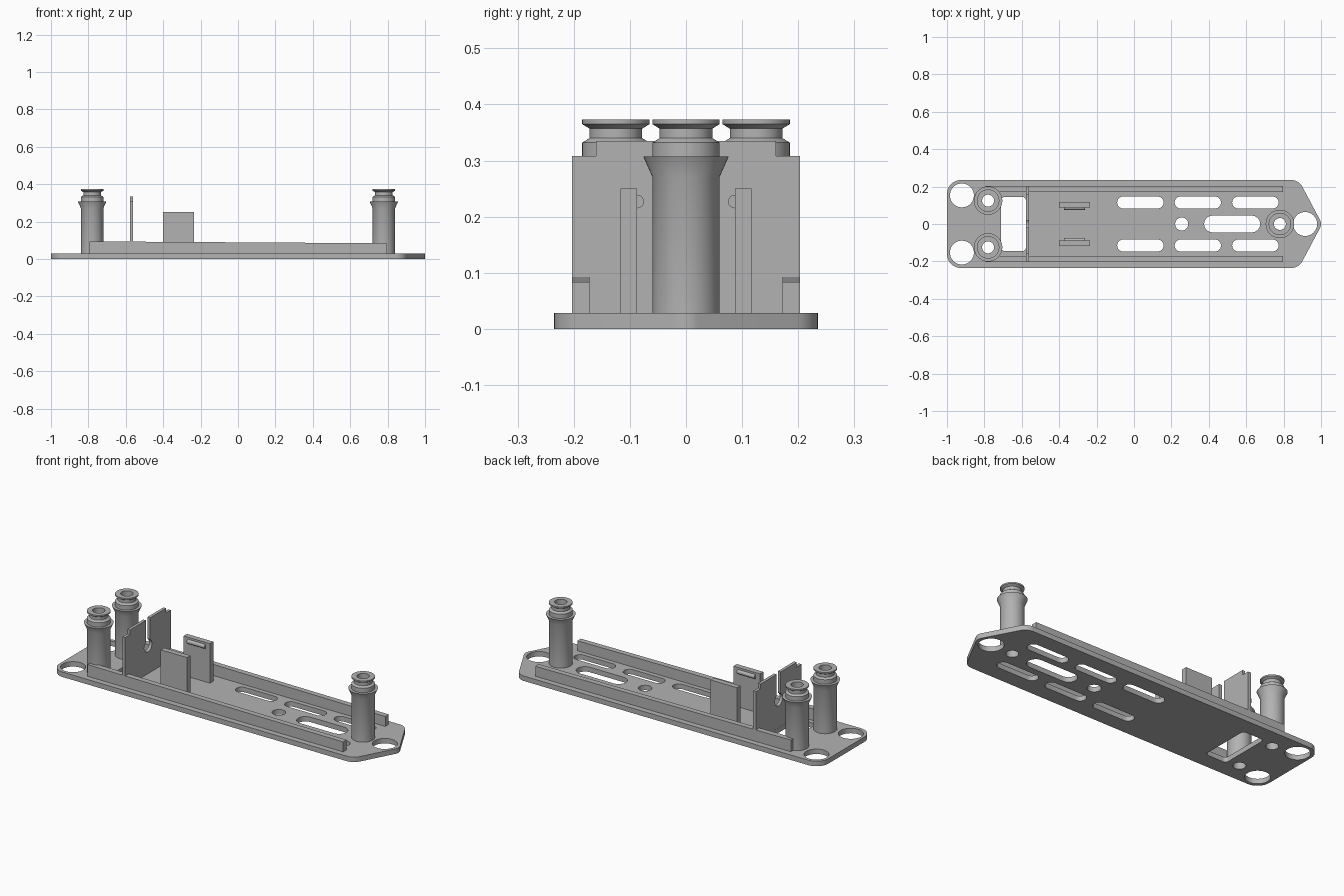
import bpy, bmesh, math
from mathutils import Vector, Matrix

if "Cube" in bpy.data.objects:
    bpy.data.objects.remove(bpy.data.objects["Cube"], do_unlink=True)

grey = bpy.data.materials.new("plain grey")
grey.use_nodes = True
grey.diffuse_color = (0.45, 0.45, 0.45, 1)
grey.node_tree.nodes["Principled BSDF"].inputs["Base Color"].default_value = (0.45, 0.45, 0.45, 1)

BASE = 0.028  # plate thickness


def finish(name, bm):
    """Clean a bmesh, link it as an object and shade it."""
    bmesh.ops.remove_doubles(bm, verts=bm.verts, dist=1e-5)
    bmesh.ops.recalc_face_normals(bm, faces=bm.faces)
    mesh = bpy.data.meshes.new(name)
    bm.to_mesh(mesh)
    bm.free()
    mesh.materials.append(grey)
    obj = bpy.data.objects.new(name, mesh)
    bpy.context.collection.objects.link(obj)
    bpy.ops.object.select_all(action='DESELECT')
    obj.select_set(True)
    bpy.context.view_layer.objects.active = obj
    bpy.ops.object.shade_smooth_by_angle(angle=math.radians(30))
    return obj


def arc(cx, cy, r, a0, a1, n=12):
    angles = [math.radians(a0 + (a1 - a0) * i / n) for i in range(n + 1)]
    return [(cx + r * math.cos(a), cy + r * math.sin(a)) for a in angles]


def circle(cx, cy, r):
    return arc(cx, cy, r, 0, 360, 40)[:-1]


def slot(x0, x1, y, r):
    return arc(x1 - r, y, r, -90, 90) + arc(x0 + r, y, r, 90, 270)


def rounded(corners):
    """Round each convex (x, y, radius) corner of a counter-clockwise polygon."""
    out = []
    for i, (x, y, r) in enumerate(corners):
        p = Vector((x, y))
        a = (Vector(corners[i - 1][:2]) - p).normalized()
        b = (Vector(corners[(i + 1) % len(corners)][:2]) - p).normalized()
        half = a.angle(b) / 2
        c = p + (a + b).normalized() * r / math.sin(half)
        start = p + a * r / math.tan(half) - c
        a0 = math.degrees(math.atan2(start.y, start.x))
        out += arc(c.x, c.y, r, a0, a0 + 180 - math.degrees(2 * half))
    return out


def prism(name, loops, depth, matrix):
    """Extrude an outline with holes, centred on its own plane."""
    curve = bpy.data.curves.new(name, 'CURVE')
    curve.dimensions = '2D'
    curve.fill_mode = 'BOTH'
    curve.extrude = depth / 2
    for loop in loops:
        sp = curve.splines.new('POLY')
        sp.points.add(len(loop) - 1)
        for pt, (x, y) in zip(sp.points, loop):
            pt.co = (x, y, 0, 1)
        sp.use_cyclic_u = True
    tmp = bpy.data.objects.new(name + " outline", curve)
    bpy.context.collection.objects.link(tmp)
    bpy.context.view_layer.update()
    mesh = bpy.data.meshes.new_from_object(tmp.evaluated_get(bpy.context.evaluated_depsgraph_get()))
    bm = bmesh.new()
    bm.from_mesh(mesh)
    bm.transform(matrix)
    bpy.data.objects.remove(tmp, do_unlink=True)
    bpy.data.curves.remove(curve)
    bpy.data.meshes.remove(mesh)
    return finish(name, bm)


def box(name, x0, x1, y0, y1, z0, z1, z1_right=None):
    """Box whose top may slope towards +x."""
    bm = bmesh.new()
    bmesh.ops.create_cube(bm, size=1)
    for v in bm.verts:
        top = z1 if v.co.x < 0 or z1_right is None else z1_right
        v.co = (x0 if v.co.x < 0 else x1, y0 if v.co.y < 0 else y1, z0 if v.co.z < 0 else top)
    return finish(name, bm)


def lathe(name, profile, x, y, steps=48):
    bm = bmesh.new()
    verts = [bm.verts.new((r, 0, z)) for r, z in profile]
    edges = [bm.edges.new((verts[i - 1], verts[i])) for i in range(len(verts))]
    bmesh.ops.spin(bm, geom=verts + edges, cent=(0, 0, 0), axis=(0, 0, 1),
                   angle=2 * math.pi, steps=steps)
    bm.transform(Matrix.Translation((x, y, 0)))
    return finish(name, bm)


# Base plate with its holes and slots
posts = {"left_rear_post": (-0.78, 0.125), "right_rear_post": (-0.78, -0.125), "nose_post": (0.78, 0)}
outline = rounded([(-1, -0.235, 0.075), (0.881, -0.235, 0.065), (1.006, 0, 0.045),
                   (0.881, 0.235, 0.065), (-1, 0.235, 0.075)])
loops = [outline, circle(0.915, 0, 0.064), circle(0.255, 0, 0.035), slot(0.375, 0.675, 0, 0.045)]
loops.append(rounded([(x, y, 0.02) for x, y in
                      ((-0.71, -0.145), (-0.578, -0.145), (-0.578, 0.145), (-0.71, 0.145))]))
for side in (-1, 1):
    loops.append(circle(-0.92, side * 0.153, 0.064))
    for x0 in (-0.09, 0.217, 0.525):
        loops.append(slot(x0, x0 + 0.248, side * 0.115, 0.032))
for x, y in posts.values():
    loops.append(circle(x, y, 0.032))
prism("base_plate", loops, BASE, Matrix.Translation((0, 0, BASE / 2)))

# Hollow posts with a flared collar and a grooved head
post_profile = [(0.032, BASE), (0.06, BASE), (0.06, 0.271), (0.076, 0.307), (0.06, 0.307),
                (0.06, 0.332), (0.047, 0.34), (0.047, 0.357), (0.06, 0.365), (0.06, 0.373),
                (0.032, 0.373)]
for name, (x, y) in posts.items():
    lathe(name, post_profile, x, y)

# Bulkhead with shoulders and a keyhole slot open at the top
half = [(0.203, BASE), (0.203, 0.308), (0.16, 0.308), (0.16, 0.335), (0.018, 0.335)]
keyhole = arc(0, 0.185, 0.034, 58, -238, 32)
bulkhead = half + keyhole + [(-y, z) for y, z in reversed(half)]
# outline x -> y, outline y -> z, depth -> x
to_side = Matrix(((0, 0, 1, -0.569), (1, 0, 0, 0), (0, 1, 0, 0), (0, 0, 0, 1)))
prism("bulkhead", [bulkhead], 0.017, to_side)

# Side rails and upright clips with a snap ridge on the inner face
for label, s in (("left", 1), ("right", -1)):
    y0, y1 = sorted((s * 0.172, s * 0.203))
    box(label + "_rail", -0.795, 0.797, y0, y1, BASE, 0.094, 0.084)
    y0, y1 = sorted((s * 0.087, s * 0.117))
    box(label + "_clip", -0.4, -0.235, y0, y1, BASE, 0.25)
    bm = bmesh.new()
    bmesh.ops.create_cone(bm, cap_ends=True, segments=24, radius1=0.012, radius2=0.012, depth=0.11)
    bm.transform(Matrix.Translation((-0.318, s * 0.087, 0.227)) @ Matrix.Rotation(math.pi / 2, 4, 'Y'))
    finish(label + "_clip_ridge", bm)
